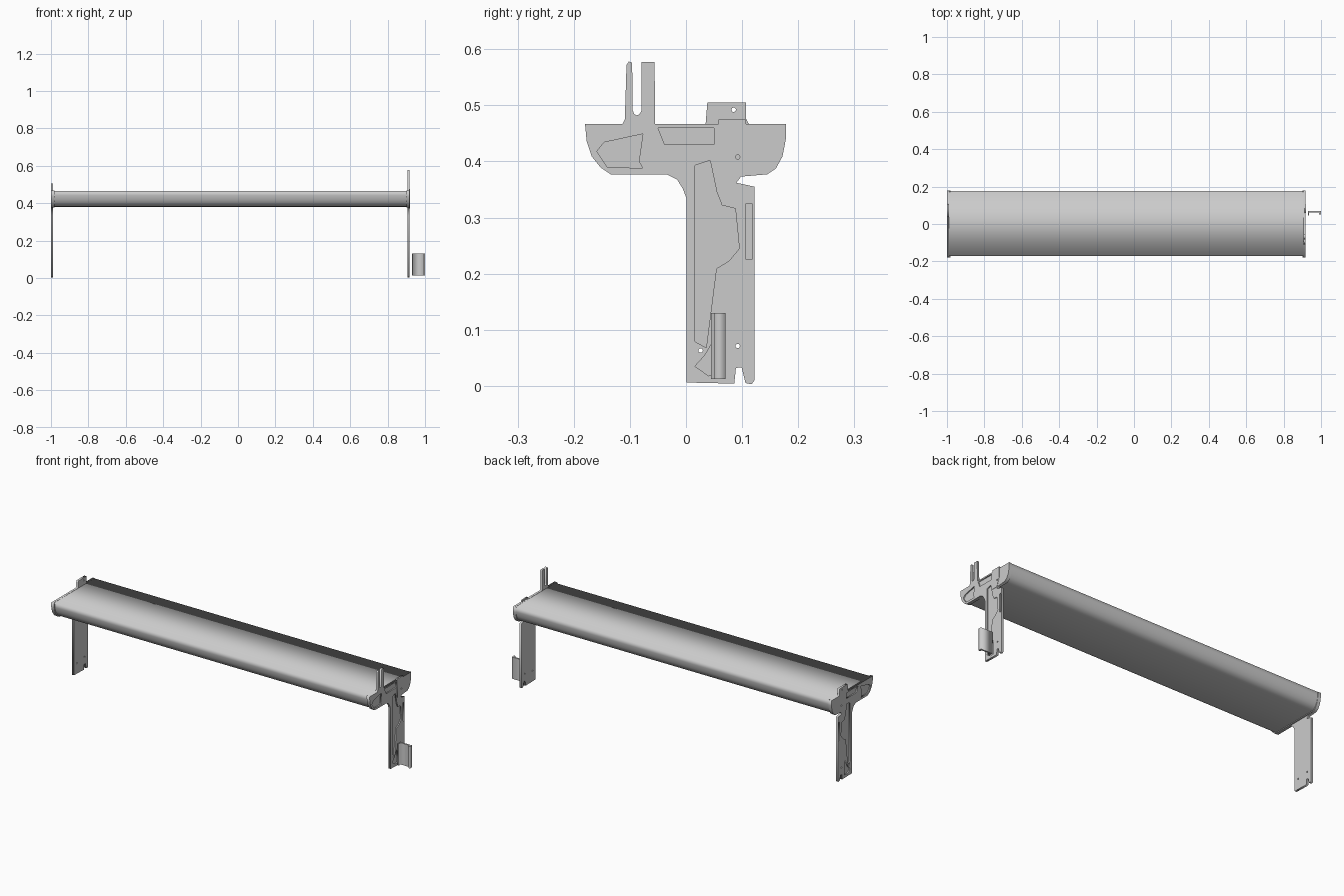
import bpy, bmesh, math
from mathutils import Matrix

if "Cube" in bpy.data.objects:
    bpy.data.objects.remove(bpy.data.objects["Cube"])

# local (x, y, z) -> world (y, z, x): profiles are drawn in the side view
SIDE = Matrix(((0, 0, 1, 0), (1, 0, 0, 0), (0, 1, 0, 0), (0, 0, 0, 1)))


def circle(y, z, r=0.004, n=10):
    return [(y + r * math.cos(2 * math.pi * i / n), z + r * math.sin(2 * math.pi * i / n)) for i in range(n)]


def slab(name, loops, a, b, matrix=SIDE):
    """Flat profile (first loop outline, others holes) extruded from a to b."""
    cu = bpy.data.curves.new(name + "_profile", 'CURVE')
    cu.dimensions = '2D'
    cu.fill_mode = 'BOTH'
    cu.extrude = (b - a) / 2
    for pts in loops:
        sp = cu.splines.new('POLY')
        sp.points.add(len(pts) - 1)
        for p, (u, v) in zip(sp.points, pts):
            p.co = (u, v, 0, 1)
        sp.use_cyclic_u = True
    tmp = bpy.data.objects.new(name + "_tmp", cu)
    bpy.context.collection.objects.link(tmp)
    dg = bpy.context.evaluated_depsgraph_get()
    me = bpy.data.meshes.new_from_object(tmp.evaluated_get(dg))
    bpy.data.objects.remove(tmp)
    me.transform(matrix @ Matrix.Translation((0, 0, (a + b) / 2)))
    bm = bmesh.new()
    bm.from_mesh(me)
    bmesh.ops.remove_doubles(bm, verts=bm.verts, dist=1e-5)
    bmesh.ops.recalc_face_normals(bm, faces=bm.faces)
    bm.to_mesh(me)
    bm.free()
    me.name = name
    ob = bpy.data.objects.new(name, me)
    bpy.context.collection.objects.link(ob)
    return ob


# End plate outline: hull shaped head, leg with notches, optional top features
hull_front = [(-.18, .467), (-.177, .436), (-.168, .409), (-.152, .389), (-.134, .377)]
hull_back = [(.145, .377), (.160, .387), (.172, .409), (.178, .44), (.178, .467)]
leg = [(-.034, .377), (-.016, .368), (-.006, .352), (.001, .334), (.001, .006), (.086, .004),
       (.089, .032), (.099, .033), (.106, .005), (.117, .003), (.122, .010),
       (.122, .355), (.09, .362), (.098, .373)]
tab = [(.112, .467), (.107, .476), (.107, .505), (.038, .505), (.035, .467)]
prongs = [(-.055, .467), (-.056, .577), (-.079, .577), (-.079, .491), (-.083, .484), (-.088, .482),
          (-.092, .484), (-.095, .491), (-.096, .576), (-.102, .578), (-.106, .572), (-.109, .475), (-.113, .467)]
body = hull_front + leg + hull_back

# Screw holes and the pockets pressed into the outer face
holes = [circle(.092, .408), circle(.092, .071), circle(.026, .063)]
pockets = [
    [(.016, .393), (.043, .402), (.055, .345), (.064, .322), (.088, .316), (.095, .245),
     (.077, .223), (.054, .209), (.036, .068), (.016, .079)],
    [(-.159, .418), (-.146, .434), (-.077, .449), (-.084, .40), (-.077, .388), (-.14, .390)],
    [(-.05, .46), (.05, .46), (.05, .43), (-.038, .43)],
    [(.107, .325), (.118, .325), (.118, .225), (.107, .225)],
    [(.016, .035), (.034, .055), (.060, .10), (.064, .02), (.04, .018)],
]

for side, top, extra, inner, outer in (("left", tab, [circle(.085, .492)], -.988, -1.0),
                                       ("right", prongs, [], .906, .918)):
    mid = (inner + outer) / 2
    slab(side + "_end_plate", [body + top] + holes + extra, min(inner, mid), max(inner, mid))
    slab(side + "_end_relief", [body + top] + holes + extra + pockets, min(mid, outer), max(mid, outer))
    # lip that wraps the shelf end
    curve = hull_front + hull_back
    inset = [(y * .965, .425 + (z - .425) * .93 if z < .46 else z) for y, z in curve]
    lip_end = inner + (.006 if inner < 0 else -.006)
    slab(side + "_shelf_lip", [curve + inset[::-1]], min(inner, lip_end), max(inner, lip_end))

# Raised mounting strip on the right plate
slab("right_mount_strip", [[(.058, .372), (.09, .372), (.107, .42), (.107, .475), (.058, .475)],
                           circle(.092, .408)], .912, .9195)

# Shelf: one long smooth hull section
section = [(-.170, .466), (-.170, .442), (-.164, .418), (-.154, .400), (-.140, .387), (-.122, .381),
           (0, .380), (.130, .381), (.150, .387), (.163, .400), (.172, .418), (.177, .442), (.177, .466)]
bm = bmesh.new()
rings = [[bm.verts.new((x, y, z)) for y, z in section] for x in (-.99, .908)]
n = len(section)
for i in range(n):
    j = (i + 1) % n
    bm.faces.new((rings[0][i], rings[0][j], rings[1][j], rings[1][i])).smooth = True
for r in rings:
    bm.faces.new(r)
bmesh.ops.recalc_face_normals(bm, faces=bm.faces)
for e in bm.edges:
    if any(len(f.verts) > 4 for f in e.link_faces):
        e.smooth = False
me = bpy.data.meshes.new("shelf")
bm.to_mesh(me)
bm.free()
bpy.context.collection.objects.link(bpy.data.objects.new("shelf", me))

# Loose wall bracket: upright channel beside the right leg
channel = [(.930, .045), (.936, .045), (.936, .062), (.990, .062), (.990, .050), (1.0, .050),
           (1.0, .070), (.930, .070)]
slab("wall_bracket", [channel], .012, .130, Matrix.Identity(4))
